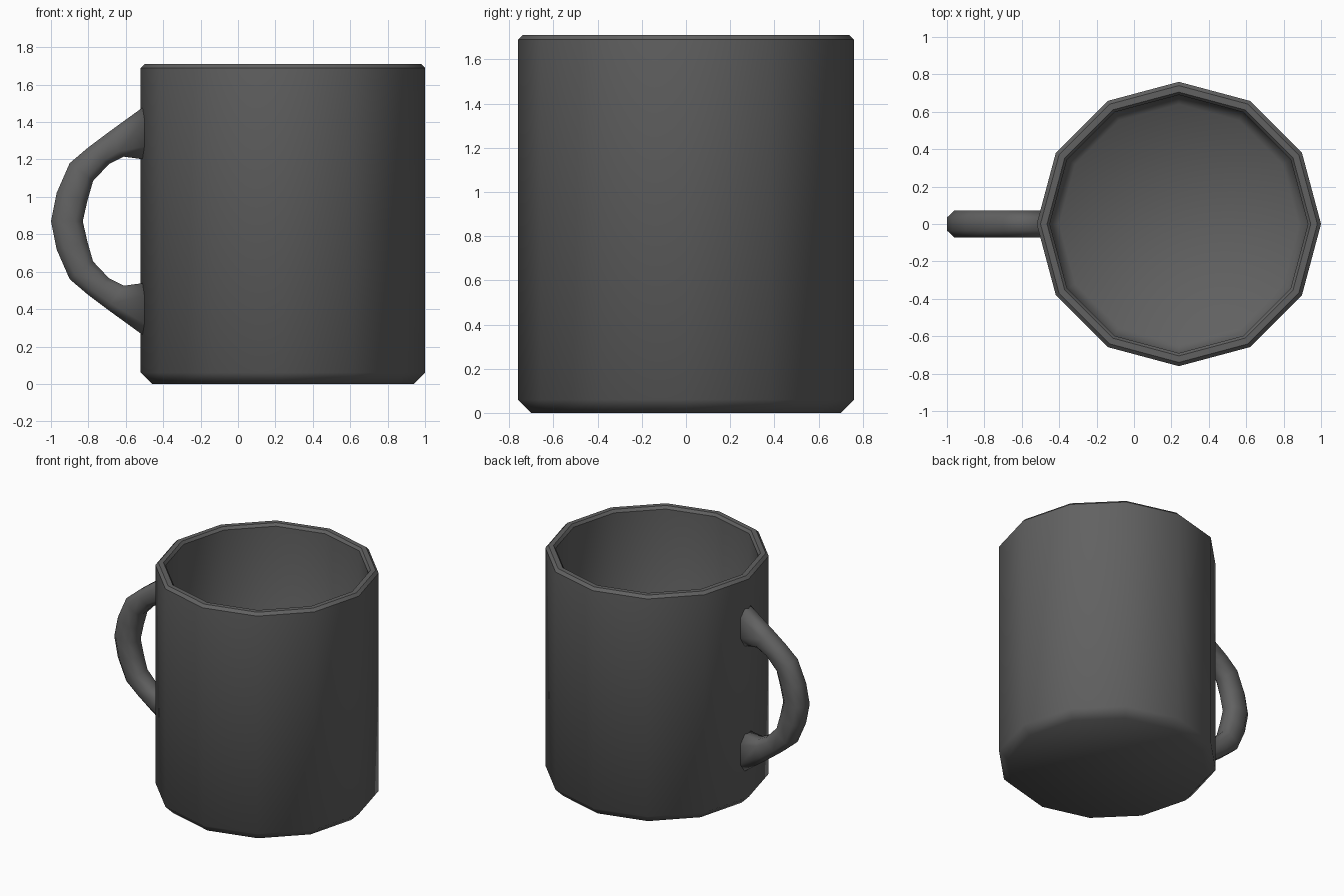
import bpy
import bmesh
import math

if "Cube" in bpy.data.objects:
    bpy.data.objects.remove(bpy.data.objects["Cube"])

grey = bpy.data.materials.new("dark_grey_glaze")
grey.use_nodes = True
colour = (0.12, 0.12, 0.12, 1)
grey.diffuse_color = colour
grey.node_tree.nodes["Principled BSDF"].inputs["Base Color"].default_value = colour


def loft(name, rings, sharp_rings=()):
    """Skin closed rings of points and cap both ends."""
    bm = bmesh.new()
    loops = [[bm.verts.new(p) for p in ring] for ring in rings]
    n = len(loops[0])
    for a, b in zip(loops, loops[1:]):
        for i in range(n):
            j = (i + 1) % n
            bm.faces.new((a[i], a[j], b[j], b[i]))
    bm.faces.new(loops[0])
    bm.faces.new(loops[-1])
    bmesh.ops.recalc_face_normals(bm, faces=bm.faces)
    for f in bm.faces:
        f.smooth = True
    for r in sharp_rings:
        for i in range(n):
            bm.edges.get((loops[r][i], loops[r][(i + 1) % n])).smooth = False
    mesh = bpy.data.meshes.new(name)
    bm.to_mesh(mesh)
    bm.free()
    mesh.materials.append(grey)
    obj = bpy.data.objects.new(name, mesh)
    bpy.context.collection.objects.link(obj)
    return obj


# Twelve-sided hollow cup: (radius, height) from base, over the rim, to the floor
SIDES = 12
CENTRE_X = 0.24
profile = [(0.70, 0), (0.76, 0.06), (0.76, 1.69), (0.74, 1.71),
           (0.705, 1.71), (0.69, 1.69), (0.69, 0.12), (0.64, 0.07)]
angles = [math.tau * i / SIDES for i in range(SIDES)]
loft("mug_body",
     [[(CENTRE_X + r * math.cos(a), r * math.sin(a), z) for a in angles]
      for r, z in profile],
     sharp_rings=(2, 3, 4, 5))

# Handle: outer and inner edge points of the upper half, mirrored downward
MID_Z = 0.87
upper = [((-0.50, 1.485), (-0.50, 1.20)),
         ((-0.70, 1.34), (-0.61, 1.215)),
         ((-0.80, 1.265), (-0.69, 1.175)),
         ((-0.90, 1.18), (-0.775, 1.085)),
         ((-0.97, 1.02), (-0.805, 0.98)),
         ((-1.00, MID_Z), (-0.83, MID_Z))]
lower = [tuple((x, 2 * MID_Z - z) for x, z in pair) for pair in reversed(upper[:-1])]

# Chamfered cross-section: (fraction from outer to inner edge, sideways offset)
section = [(0, -0.035), (0.24, -0.073), (0.76, -0.073), (1, -0.035)]
section += [(t, -y) for t, y in reversed(section)]
loft("handle",
     [[(o[0] + t * (i[0] - o[0]), y, o[1] + t * (i[1] - o[1])) for t, y in section]
      for o, i in upper + lower])
